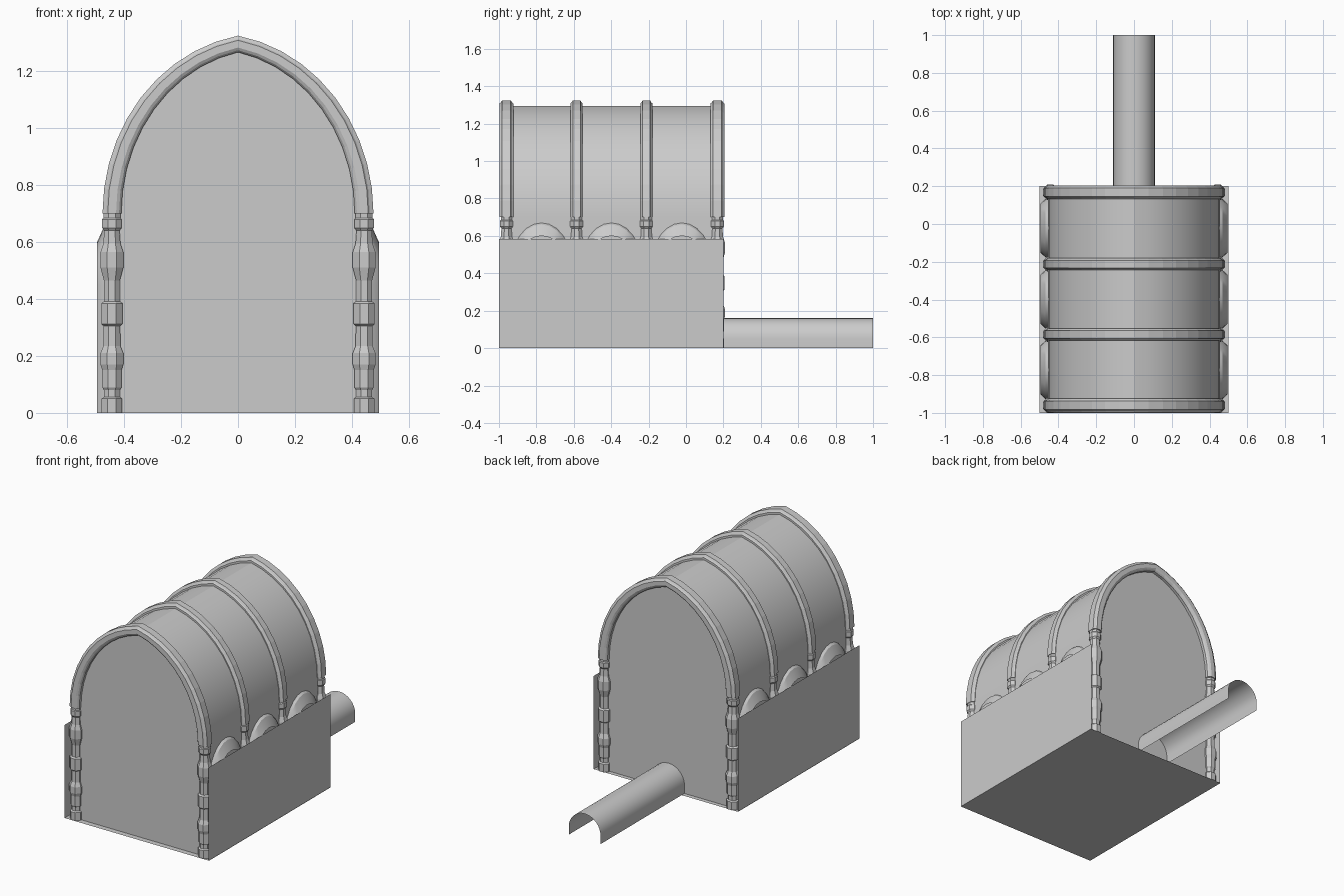
import bpy, math

if "Cube" in bpy.data.objects:
    bpy.data.objects.remove(bpy.data.objects["Cube"])

RIB_Y = [-0.96, -0.585, -0.212, 0.168]
FRONT, BACK, SPRING = -0.965, 0.172, 0.70


def make(name, verts, faces, smooth=False):
    me = bpy.data.meshes.new(name)
    me.from_pydata(verts, [], faces)
    me.update()
    ob = bpy.data.objects.new(name, me)
    bpy.context.collection.objects.link(ob)
    if smooth:
        bpy.context.view_layer.objects.active = ob
        ob.select_set(True)
        bpy.ops.object.shade_smooth_by_angle(angle=math.radians(30))
        ob.select_set(False)
    return ob


def skin(name, rings, closed=False, caps=False, smooth=False):
    """Bridge successive rings of equal point count."""
    n = len(rings[0])
    verts = [p for r in rings for p in r]
    faces = []
    for i in range(len(rings) - 1):
        for j in range(n if closed else n - 1):
            k = (j + 1) % n
            faces.append((i * n + j, i * n + k, (i + 1) * n + k, (i + 1) * n + j))
    if caps:
        faces.append(tuple(range(n))[::-1])
        faces.append(tuple((len(rings) - 1) * n + j for j in range(n)))
    return make(name, verts, faces, smooth)


def pointed_arch(a, h, seg=10, c=0.1):
    """Pointed arch (x, z) from right spring over the apex to the left."""
    r = a + c
    end = math.acos(c / r)
    hz = h / math.sin(end)
    right = [(r * math.cos(end * i / seg) - c, SPRING + hz * math.sin(end * i / seg))
             for i in range(seg + 1)]
    right[-1] = (0.0, SPRING + h)
    return right + [(-x, z) for x, z in right[-2::-1]]


# Hall: vault skin with straight sides, plus the two end walls
section = [(0.445, 0)] + pointed_arch(0.455, 0.595) + [(-0.445, 0)]
skin("vault", [[(x, y, z) for x, z in section] for y in (FRONT, BACK)], smooth=True)
for name, y, flip in (("front_wall", FRONT, -1), ("back_wall", BACK, 1)):
    pts = [(x, y, z) for x, z in section][::flip]
    make(name, pts, [tuple(range(len(pts)))])

# Floor and low side walls
make("floor", [(-.5, -1, 0), (-.5, .2, 0), (.5, .2, 0), (.5, -1, 0)], [(0, 1, 2, 3)])
for s in (-1, 1):
    make("side_wall", [(s * .498, -1, 0), (s * .498, .2, 0),
                       (s * .498, .2, .582), (s * .498, -1, .582)], [(0, 1, 2, 3)[::s]])

# Moulded ribs: (depth from inner to outer, half width) section swept along the arch
half = [(0, .020), (.12, .029), (.28, .034), (.72, .034), (.80, .028), (1, .021)]
rib_sec = half + [(t, -w) for t, w in reversed(half)]
# Turned columns: (z, radius)
column = [(0, .036), (.05, .036), (.056, .028), (.08, .028), (.09, .034), (.15, .034),
          (.17, .040), (.21, .040), (.235, .030), (.305, .029), (.312, .037), (.385, .037),
          (.392, .028), (.465, .028), (.51, .040), (.565, .040), (.595, .030),
          (.64, .027), (.65, .034), (.68, .034), (.685, .030), (.705, .030)]
SIDES = 8
for y0 in RIB_Y:
    wide = 1.08 if y0 in (RIB_Y[0], RIB_Y[-1]) else 0.95
    lines = [(pointed_arch(.41 + .066 * t, .567 + .058 * t), w * wide) for t, w in rib_sec]
    rings = [[(ln[i][0], y0 + w, ln[i][1]) for ln, w in lines]
             for i in range(len(lines[0][0]))]
    skin("rib", rings, closed=True, caps=True)
    for s in (-1, 1):
        rings = []
        for z, r in column:
            k = r / math.cos(math.pi / SIDES)
            angles = [2 * math.pi * (j + .5) / SIDES for j in range(SIDES)]
            rings.append([(s * .443 + k * math.cos(a), y0 + k * math.sin(a), z)
                          for a in angles])
        skin("column", rings, closed=True, caps=True)

# Splayed niche arches behind the side walls, one per bay
for ya, yb in zip(RIB_Y, RIB_Y[1:]):
    yc = (ya + yb) / 2
    for s in (-1, 1):
        rings = []
        for x, ry, rz in ((.44, .165, .23), (.468, .155, .21), (.495, .13, .15)):
            arc = [(s * x, yc + ry * math.cos(math.pi * i / 12),
                    .45 + rz * math.sin(math.pi * i / 12)) for i in range(13)]
            rings.append([(s * x, yc + ry, 0)] + arc + [(s * x, yc - ry, 0)])
        skin("niche_arch", rings if s > 0 else rings[::-1], smooth=True)

# Entrance tunnel: open-bottomed round arch at the back
tun = [(.11, 0)] + [(.11 * math.cos(math.pi * i / 16), .05 + .11 * math.sin(math.pi * i / 16))
                    for i in range(17)] + [(-.11, 0)]
skin("tunnel", [[(x, y, z) for x, z in tun] for y in (BACK, 1.0)], smooth=True)
